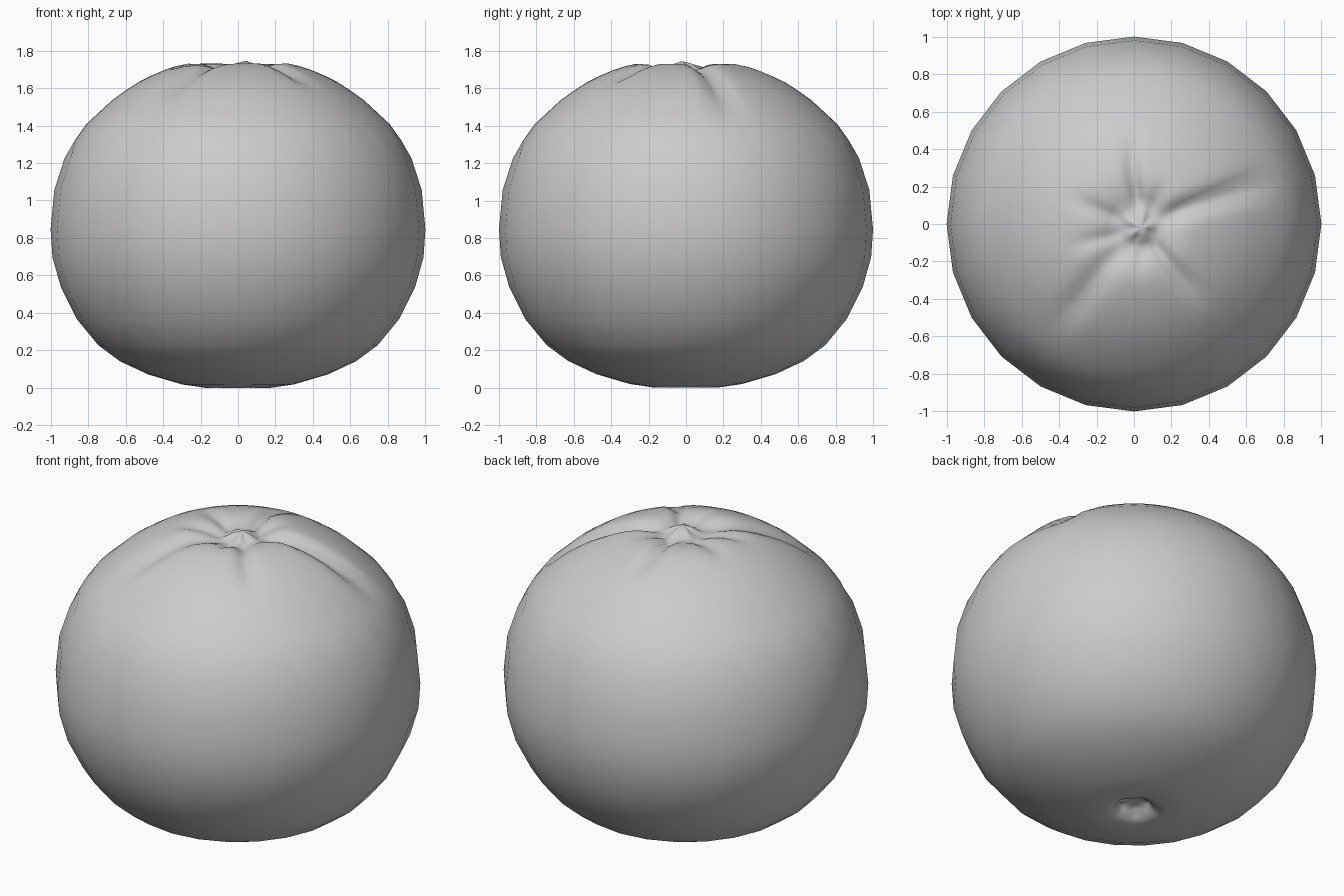
import bpy, bmesh
from math import sin, cos, pi, radians, exp

if "Cube" in bpy.data.objects:
    bpy.data.objects.remove(bpy.data.objects["Cube"])

# Body profile (radius, height): coarse from the navel up to the shoulder
LOWER = [(0.05, 0.07), (0.085, 0.055), (0.11, 0.018), (0.17, 0.003), (0.30, 0.022),
         (0.48, 0.075), (0.63, 0.145), (0.745, 0.23), (0.86, 0.37), (0.945, 0.54),
         (0.99, 0.70), (1.0, 0.85), (0.98, 1.06), (0.925, 1.23)]
# Crown profile: finer, carries the creases
UPPER = [(0.87, 1.325), (0.81, 1.41), (0.74, 1.475), (0.67, 1.54), (0.60, 1.59),
         (0.53, 1.635), (0.46, 1.67), (0.39, 1.70), (0.33, 1.72), (0.27, 1.733),
         (0.21, 1.732), (0.16, 1.722), (0.12, 1.708), (0.085, 1.708), (0.045, 1.73)]
N = 24
FINE = 3

# Creases: angle, inner and outer radius, depth, half width
CREASES = [(18, 0.10, 0.82, 0.050, 0.050), (92, 0.08, 0.50, 0.034, 0.035),
           (-48, 0.08, 0.58, 0.034, 0.040), (-126, 0.08, 0.74, 0.036, 0.065),
           (-160, 0.08, 0.36, 0.020, 0.040), (158, 0.08, 0.36, 0.022, 0.040),
           (-82, 0.08, 0.25, 0.016, 0.03), (55, 0.08, 0.28, 0.014, 0.035)]


def crease(r, a):
    total = 0
    for deg, r0, r1, depth, width in CREASES:
        d = a - radians(deg)
        if cos(d) > 0 and r0 < r < r1:
            t = (r - r0) / (r1 - r0)
            total += depth * min(1, t * 6, (1 - t) * 3) * exp(-(r * sin(d) / width) ** 2)
    return total


bm = bmesh.new()


def ring(r, z, n, top=False):
    verts = []
    shift = max(0, 1 - r / 0.3) if top else 0
    for i in range(n):
        a = 2 * pi * i / n
        h = crease(r, a) if top else 0
        verts.append(bm.verts.new((r * cos(a) + 0.04 * shift - h * 0.5 * r * cos(a),
                                   r * sin(a) - 0.02 * shift - h * 0.5 * r * sin(a), z - h)))
    return verts


def bridge(a, b):
    n, k = len(a), len(b) // len(a)
    for i in range(n):
        upper = [b[(i * k + j) % len(b)] for j in range(k, -1, -1)]
        bm.faces.new([a[i], a[(i + 1) % n]] + upper)


# Fruit skin
rings = [ring(r, z, N) for r, z in LOWER] + [ring(r, z, N * FINE, True) for r, z in UPPER]
for a, b in zip(rings, rings[1:]):
    bridge(a, b)

# Slightly uneven navel rim and stem scar
for row, amount, lobes in ((rings[1], 0.012, 5), (rings[2], 0.006, 5),
                           (rings[-1], 0.006, 5), (rings[-2], 0.006, 5)):
    for i, v in enumerate(row):
        v.co.z += amount * sin(lobes * 2 * pi * i / len(row) + 1)

# Closed ends
navel = bm.verts.new((0, 0, 0.065))
scar = bm.verts.new((0.04, -0.02, 1.748))
for end, row in ((navel, rings[0][::-1]), (scar, rings[-1])):
    for i in range(len(row)):
        bm.faces.new((end, row[i], row[(i + 1) % len(row)]))

# Rest the fruit on the ground
low = min(v.co.z for v in bm.verts)
for v in bm.verts:
    v.co.z -= low
bmesh.ops.recalc_face_normals(bm, faces=bm.faces)
for f in bm.faces:
    f.smooth = True

mesh = bpy.data.meshes.new("citrus_fruit")
bm.to_mesh(mesh)
bm.free()
bpy.context.collection.objects.link(bpy.data.objects.new("citrus_fruit", mesh))
